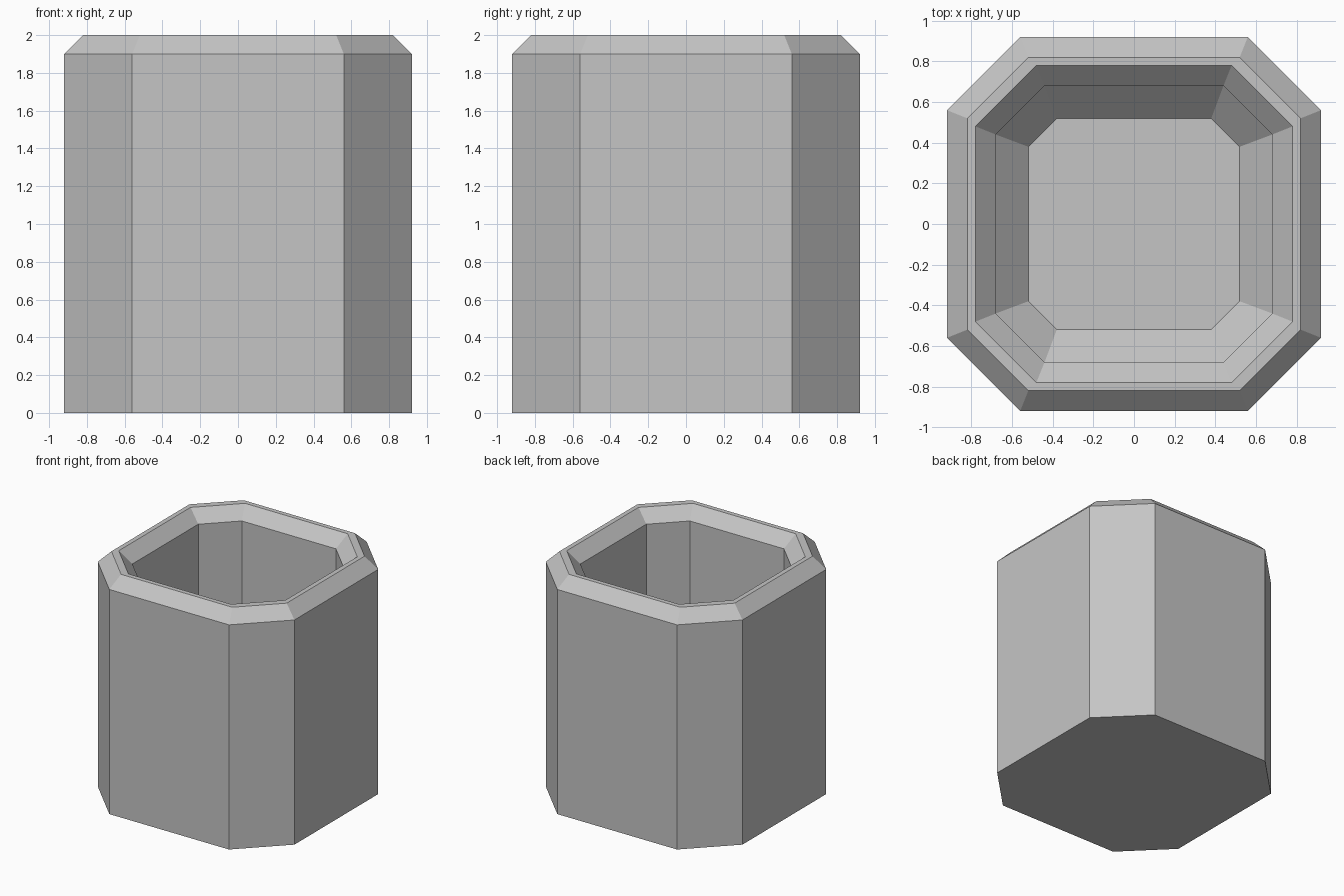
import bpy
import bmesh

default_cube = bpy.data.objects.get("Cube")
if default_cube:
    bpy.data.objects.remove(default_cube, do_unlink=True)


def make_material(name, rgb):
    mat = bpy.data.materials.new(name)
    mat.use_nodes = True
    color = (*rgb, 1.0)
    mat.diffuse_color = color
    mat.node_tree.nodes["Principled BSDF"].inputs["Base Color"].default_value = color
    return mat


def octagon_ring(bm, half, flat, z):
    """Square ring of half-width `half` with cut corners; `flat` is half a straight side."""
    corners = [(half, -flat), (half, flat), (flat, half), (-flat, half),
               (-half, flat), (-half, -flat), (-flat, -half), (flat, -half)]
    return [bm.verts.new((x, y, z)) for x, y in corners]


def build_lathe(name, profile, material):
    """Skin the rings from the outer base, over the rim and down to the inner floor."""
    bm = bmesh.new()
    rings = [octagon_ring(bm, *step) for step in profile]
    for lower, upper in zip(rings, rings[1:]):
        for i in range(len(lower)):
            j = (i + 1) % len(lower)
            bm.faces.new((lower[i], lower[j], upper[j], upper[i]))
    bm.faces.new(list(reversed(rings[0])))
    bm.faces.new(rings[-1])
    bmesh.ops.recalc_face_normals(bm, faces=bm.faces)
    mesh = bpy.data.meshes.new(name)
    bm.to_mesh(mesh)
    bm.free()
    mesh.materials.append(material)
    obj = bpy.data.objects.new(name, mesh)
    bpy.context.collection.objects.link(obj)
    return obj


FLOOR = 0.2
stone = make_material("light_grey", (0.56, 0.56, 0.56))

# Each step: half-width, half of the straight side, height
profile = [
    (0.92, 0.56, 0.0),           # outer base
    (0.92, 0.56, 1.9),           # top of outer wall
    (0.82, 0.52, 2.0),           # outer rim edge
    (0.78, 0.48, 2.0),           # inner rim edge
    (0.68, 0.44, 1.9),           # top of inner wall
    (0.68, 0.44, FLOOR + 0.16),  # foot of inner wall
    (0.52, 0.38, FLOOR),         # inner floor
]
build_lathe("octagonal_pot", profile, stone)
